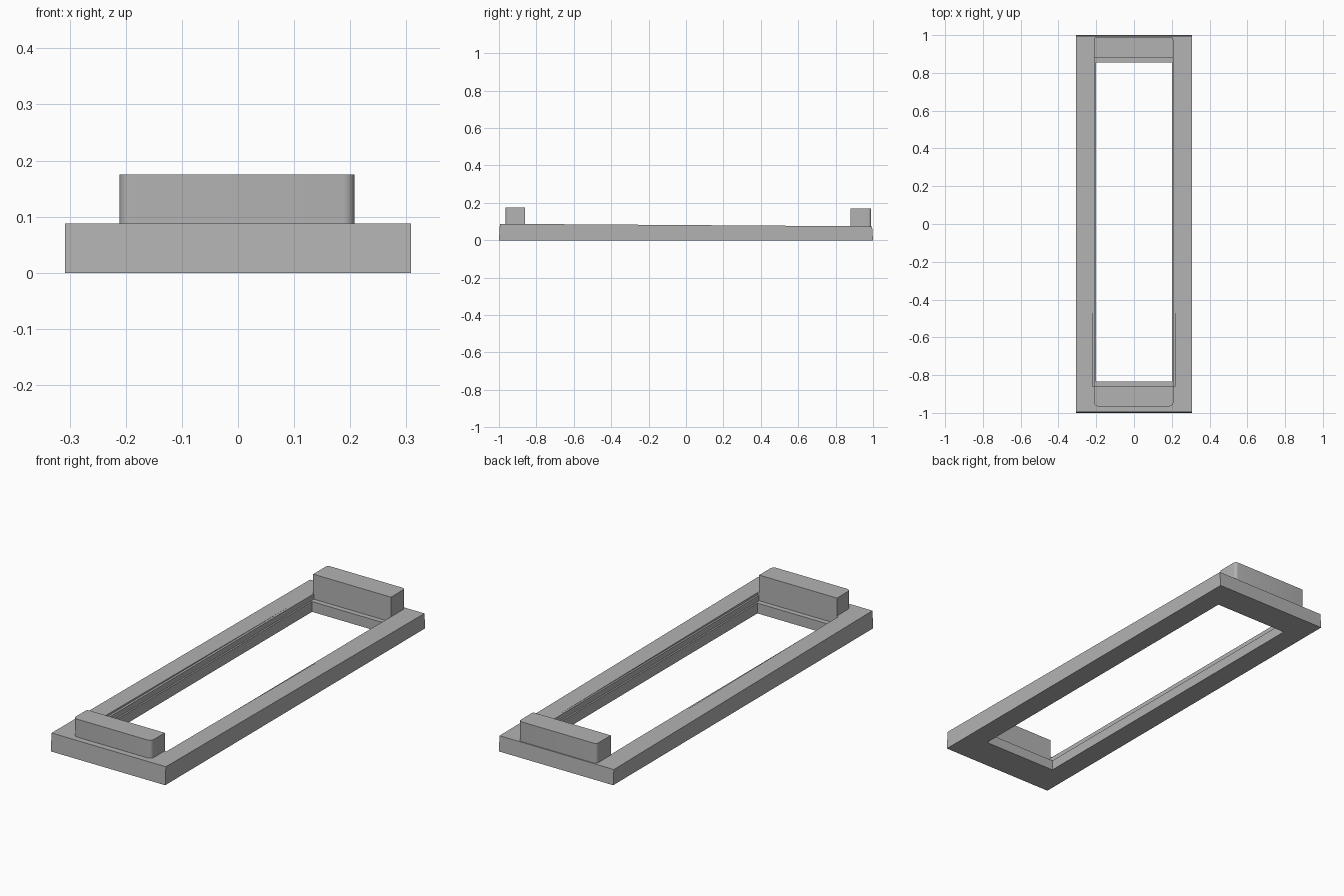
import bpy
import bmesh

cube = bpy.data.objects.get("Cube")
if cube:
    bpy.data.objects.remove(cube, do_unlink=True)

grey = bpy.data.materials.new("mid grey")
grey.use_nodes = True
grey.diffuse_color = (0.45, 0.45, 0.45, 1)
grey.node_tree.nodes["Principled BSDF"].inputs["Base Color"].default_value = (0.45, 0.45, 0.45, 1)


def box(name, x, y, z):
    """Box spanning the given (min, max) ranges."""
    bm = bmesh.new()
    bmesh.ops.create_cube(bm, size=1)
    for v in bm.verts:
        v.co = [r[1] if c > 0 else r[0] for c, r in zip(v.co, (x, y, z))]
    mesh = bpy.data.meshes.new(name)
    bm.to_mesh(mesh)
    bm.free()
    obj = bpy.data.objects.new(name, mesh)
    bpy.context.collection.objects.link(obj)
    mesh.materials.append(grey)
    return obj


def apply_modifiers(obj):
    graph = bpy.context.evaluated_depsgraph_get()
    old = obj.data
    obj.data = bpy.data.meshes.new_from_object(obj.evaluated_get(graph))
    obj.modifiers.clear()
    bpy.data.meshes.remove(old)


# Frame: slightly lower at the back, with drafted end faces
frame = box("frame", (-0.308, 0.308), (-1, 1), (0, 0.088))
for v in frame.data.vertices:
    if v.co.z > 0.01:
        if v.co.y > 0:
            v.co.z = 0.0745
        v.co.y *= 0.995

# Through opening, ledge rebate and shallow side lip
cutters = [
    box("opening_cutter", (-0.2, 0.2), (-0.835, 0.855), (-0.1, 0.3)),
    box("ledge_cutter", (-0.208, 0.208), (-0.861, 0.881), (0.05, 0.3)),
    box("lip_cutter", (-0.219, 0.217), (-0.8605, 0.8805), (0.0765, 0.3)),
]
for cutter in cutters:
    cutter.hide_render = True
    mod = frame.modifiers.new(cutter.name, "BOOLEAN")
    mod.operation = "DIFFERENCE"
    mod.solver = "EXACT"
    mod.object = cutter
apply_modifiers(frame)
for cutter in cutters:
    bpy.data.objects.remove(cutter, do_unlink=True)


# End blocks: square towards the opening, rounded on the outer corners
def end_block(name, y, top, outer, radius):
    obj = box(name, (-0.211, 0.208), y, (0.05, top))
    bm = bmesh.new()
    bm.from_mesh(obj.data)
    corners = [e for e in bm.edges
               if abs(e.verts[0].co.z - e.verts[1].co.z) > 0.01
               and abs(e.verts[0].co.y - outer) < 0.001]
    bmesh.ops.bevel(bm, geom=corners, offset=radius, segments=6,
                    profile=0.5, affect="EDGES")
    bm.to_mesh(obj.data)
    bm.free()
    bpy.ops.object.select_all(action="DESELECT")
    obj.select_set(True)
    bpy.context.view_layer.objects.active = obj
    bpy.ops.object.shade_smooth_by_angle()


end_block("front_block", (-0.965, -0.86), 0.175, -0.965, 0.02)
end_block("back_block", (0.88, 0.99), 0.171, 0.99, 0.015)
